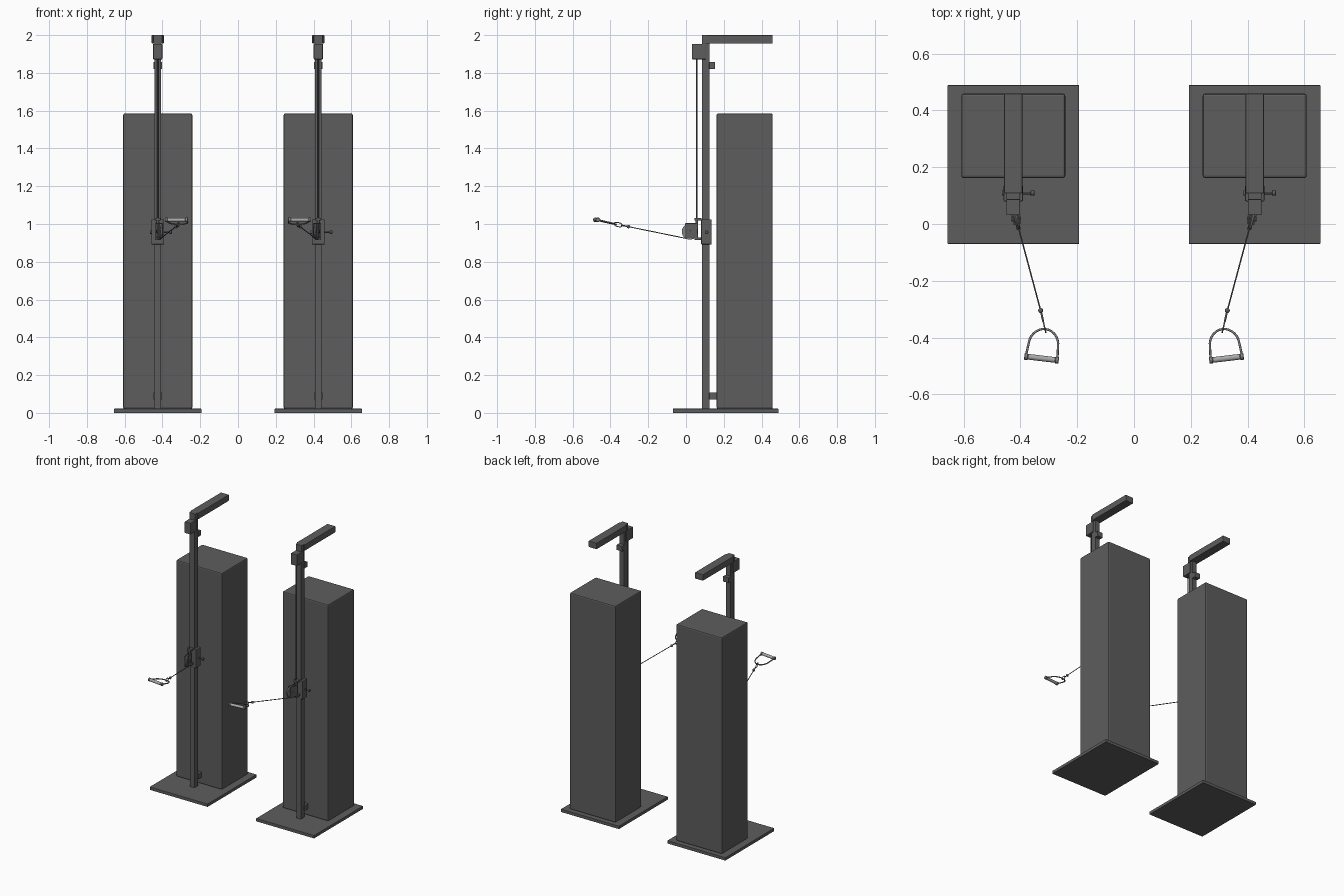
import bpy, bmesh, math
from mathutils import Vector, Matrix

if "Cube" in bpy.data.objects:
    bpy.data.objects.remove(bpy.data.objects["Cube"])


def material(name, v):
    m = bpy.data.materials.new(name)
    m.diffuse_color = (v, v, v, 1)
    m.use_nodes = True
    m.node_tree.nodes["Principled BSDF"].inputs["Base Color"].default_value = m.diffuse_color
    return m


DARK = material("dark grey", 0.11)
STEEL = material("steel grey", 0.22)
GRIP = material("light grey grip", 0.4)


def add(name, mesh, mat):
    ob = bpy.data.objects.new(name, mesh)
    bpy.context.collection.objects.link(ob)
    mesh.materials.clear()
    mesh.materials.append(mat)
    return ob


def box(name, lo, hi, bevel=0.0, mat=DARK, matrix=None, segments=2):
    lo, hi = Vector(lo), Vector(hi)
    bm = bmesh.new()
    bmesh.ops.create_cube(bm, size=1)
    for v in bm.verts:
        v.co = Vector([(lo[i] + hi[i]) / 2 + v.co[i] * (hi[i] - lo[i]) for i in range(3)])
    if bevel:
        bmesh.ops.bevel(bm, geom=bm.edges[:], offset=bevel, segments=segments,
                        profile=0.5, affect='EDGES')
    if matrix is not None:
        bm.transform(matrix)
    me = bpy.data.meshes.new(name)
    bm.to_mesh(me)
    bm.free()
    return add(name, me, mat)


def smooth(bm, angle=0.6):
    for f in bm.faces:
        f.smooth = True
    for e in bm.edges:
        if len(e.link_faces) == 2 and e.calc_face_angle() > angle:
            e.smooth = False


def lathe(name, profile, a, axis, mat=DARK, steps=24):
    """Turn (distance, radius) points around an axis starting at a."""
    bm = bmesh.new()
    verts = [bm.verts.new((r, 0, d)) for d, r in profile]
    edges = [bm.edges.new(p) for p in zip(verts, verts[1:])]
    bmesh.ops.spin(bm, geom=verts + edges, axis=(0, 0, 1), cent=(0, 0, 0),
                   angle=math.tau, steps=steps)
    bmesh.ops.remove_doubles(bm, verts=bm.verts[:], dist=1e-5)
    bmesh.ops.recalc_face_normals(bm, faces=bm.faces[:])
    smooth(bm)
    rot = Vector(axis).to_track_quat('Z', 'Y').to_matrix().to_4x4()
    bm.transform(Matrix.Translation(a) @ rot)
    me = bpy.data.meshes.new(name)
    bm.to_mesh(me)
    bm.free()
    return add(name, me, mat)


def rod(name, a, b, r, mat=DARK, chamfer=0.0):
    d = Vector(b) - Vector(a)
    n, c = d.length, chamfer
    return lathe(name, [(0, 0), (0, r - c), (c, r), (n - c, r), (n, r - c), (n, 0)]
                 if c else [(0, 0), (0, r), (n, r), (n, 0)], a, d, mat)


def ball(name, c, r, mat=DARK):
    pts = [(-r * math.cos(math.pi * i / 10), r * math.sin(math.pi * i / 10)) for i in range(11)]
    return lathe(name, pts, c, (0, 0, 1), mat, 16)


def tube(name, points, r, mat=DARK, closed=False):
    cu = bpy.data.curves.new(name, 'CURVE')
    cu.dimensions = '3D'
    cu.bevel_depth, cu.bevel_resolution, cu.use_fill_caps = r, 2, True
    sp = cu.splines.new('POLY')
    sp.points.add(len(points) - 1)
    for p, q in zip(sp.points, points):
        p.co = (*q, 1)
    sp.use_cyclic_u = closed
    tmp = bpy.data.objects.new("path", cu)
    bpy.context.collection.objects.link(tmp)
    bpy.context.view_layer.update()
    me = bpy.data.meshes.new_from_object(tmp.evaluated_get(bpy.context.evaluated_depsgraph_get()))
    bpy.data.objects.remove(tmp)
    for p in me.polygons:
        p.use_smooth = True
    return add(name, me, mat)


def station(cx, m, side):
    def n(s):
        return side + "_" + s

    def P(x, y, z):          # handed parts: m flips sideways
        return Vector((cx + m * x, y, z))

    def block(name, hx, y0, y1, z0, z1, bevel=0.002, mat=DARK):
        box(n(name), (cx - hx, y0, z0), (cx + hx, y1, z1), bevel, mat)

    # floor plate, weight housing and upright
    block("base_plate", 0.2315, -0.07, 0.489, 0.0, 0.022, 0.002)
    block("weight_housing", 0.183, 0.162, 0.459, 0.022, 1.585, 0.008)
    block("upright_post", 0.018, 0.085, 0.125, 0.022, 1.99)
    block("top_arm", 0.032, 0.108, 0.459, 1.955, 2.0, 0.003)
    block("post_cap", 0.024, 0.085, 0.11, 1.955, 2.0)
    block("top_pulley_box", 0.024, 0.031, 0.107, 1.872, 1.954, 0.003)
    block("upper_bracket", 0.022, 0.123, 0.154, 1.82, 1.858)
    block("lower_bracket", 0.022, 0.123, 0.163, 0.07, 0.108)

    # sliding carriage with its locking pin
    block("carriage", 0.034, 0.08, 0.135, 0.892, 1.025, 0.003)
    rod(n("pin_shaft"), (cx + 0.03, 0.109, 0.957), (cx + 0.064, 0.109, 0.957), 0.0045)
    rod(n("pin_knob"), (cx + 0.06, 0.109, 0.957), (cx + 0.075, 0.109, 0.957), 0.0095, DARK, 0.002)
    rod(n("carriage_bolt"), (cx - 0.04, 0.109, 0.957), (cx - 0.03, 0.109, 0.957), 0.009)

    # swivel yoke on the front of the carriage
    for z in (0.915, 1.018):
        block("yoke", 0.014, 0.045, 0.082, z, z + 0.014)
    rod(n("swivel_tube"), (cx, 0.057, 0.925), (cx, 0.057, 1.03), 0.007)

    # pulley wheel between cheek plates, turned toward the handle
    turn = Matrix.Translation((cx, 0.057, 0)) @ Matrix.Rotation(m * 0.25, 4, 'Z')
    axle = turn.to_3x3() @ Vector((1, 0, 0))
    centre = turn @ Vector((0, -0.038, 0.96))
    lathe(n("pulley_wheel"), [(-0.007, 0), (-0.007, 0.042), (-0.005, 0.042), (0, 0.036),
                              (0.005, 0.042), (0.007, 0.042), (0.007, 0)], centre, axle, STEEL, 32)
    for s in (-1, 1):
        box(n("pulley_cheek"), (s * 0.0105 - 0.0025, -0.06, 0.925),
            (s * 0.0105 + 0.0025, 0.002, 1.004), 0.001, DARK, turn)
    rod(n("pulley_axle"), centre - axle * 0.017, centre + axle * 0.017, 0.008)

    # cable: straight down from the top pulley, then out to the handle
    rod(n("vertical_cable"), (cx, 0.057, 1.0), (cx, 0.057, 1.88), 0.003)
    stop = P(0.0965, -0.305, 0.986)
    rod(n("pull_cable"), turn @ Vector((0, -0.045, 0.921)), stop, 0.0025)
    ball(n("cable_stop"), stop, 0.009)

    # snap link joining cable and handle
    hook = P(0.114, -0.38, 1.001)
    d = hook - stop
    tube(n("link_strap"), [stop, stop + d * 0.5], 0.0035)
    up = Vector((0, 0, 1))
    ring = [stop + d * (0.72 + 0.3 * math.cos(t)) + up * (0.011 * math.sin(t))
            for t in [math.tau * i / 20 for i in range(20)]]
    tube(n("snap_link"), ring, 0.0025, STEEL, True)

    # D-shaped handle: wire bow and grip
    apex, mid = P(0.1135, -0.37, 0.998), P(0.0995, -0.473, 1.022)
    out = mid - apex
    across = Vector((m * 0.993, -0.118, 0))
    bow = [mid + across * 0.056]
    for i in range(15):
        t = math.pi * i / 14
        bow.append(mid - out * (0.46 + 0.54 * math.sin(t)) + across * (0.052 * math.cos(t)))
    bow.append(mid - across * 0.056)
    tube(n("handle_bow"), bow, 0.004, STEEL)
    rod(n("handle_grip"), mid - across * 0.049, mid + across * 0.049, 0.010, GRIP, 0.002)
    for s in (-1, 1):
        rod(n("grip_end"), mid + across * s * 0.048, mid + across * s * 0.061, 0.012, STEEL, 0.002)


station(-0.425, 1, "left")
station(0.425, -1, "right")
